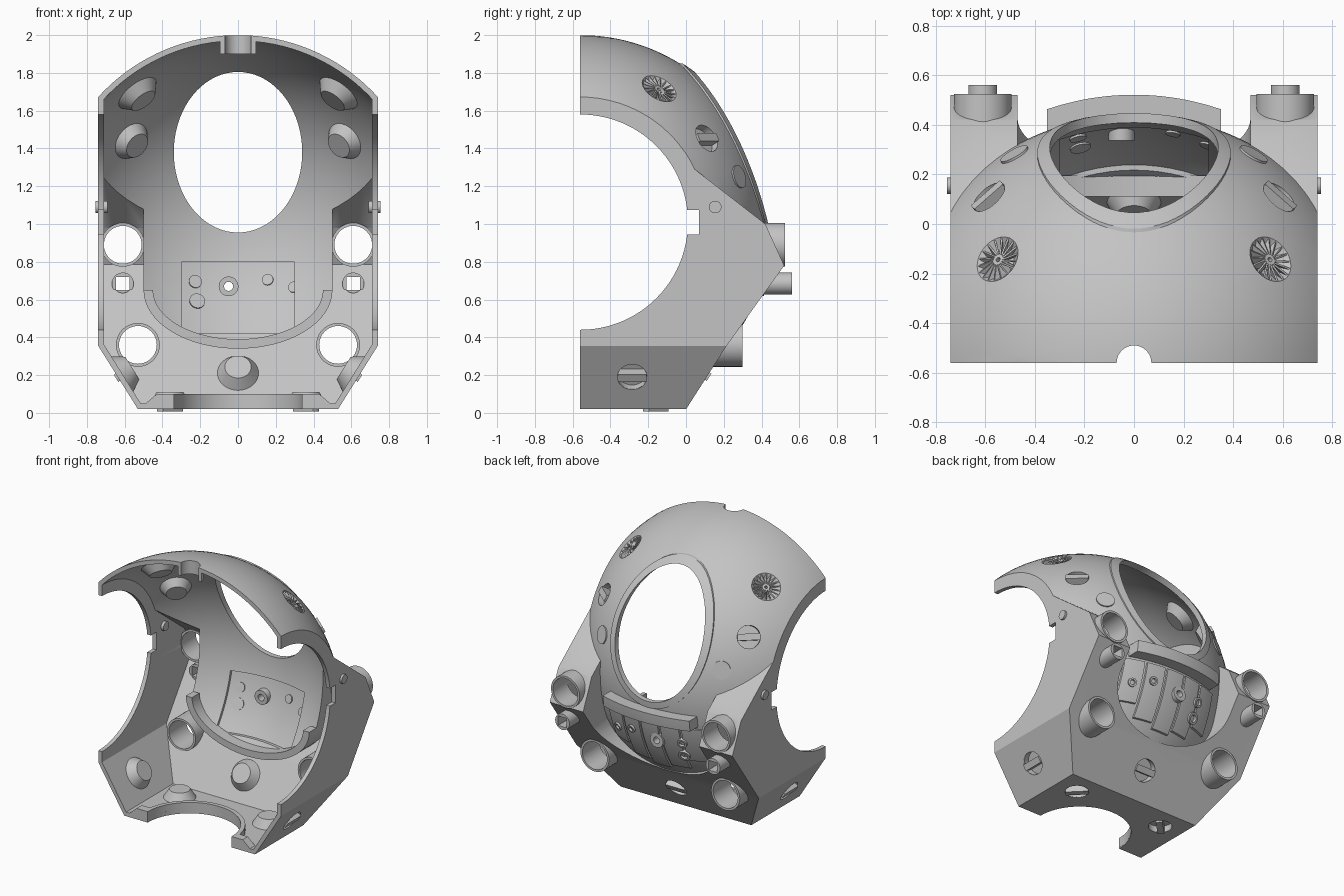
import bpy, bmesh
from math import pi, sin, cos, sqrt, radians
from mathutils import Vector, Matrix

if "Cube" in bpy.data.objects:
    bpy.data.objects.remove(bpy.data.objects["Cube"])

CENTRE = Vector((0, -0.56, 1.0))   # centre of the round dome
PARTS = []

grey = bpy.data.materials.new("hull_grey")
grey.use_nodes = True
grey.diffuse_color = (0.55, 0.55, 0.55, 1)
grey.node_tree.nodes["Principled BSDF"].inputs["Base Color"].default_value = grey.diffuse_color


def finish(bm, name, matrix=None):
    bmesh.ops.remove_doubles(bm, verts=bm.verts, dist=1e-5)
    bmesh.ops.recalc_face_normals(bm, faces=bm.faces)
    if matrix:
        bm.transform(matrix)
    mesh = bpy.data.meshes.new(name)
    bm.to_mesh(mesh)
    bm.free()
    obj = bpy.data.objects.new(name, mesh)
    bpy.context.collection.objects.link(obj)
    PARTS.append(obj)
    return obj


def prism(name, pts, axis, lo, hi):
    """Extrude a 2D outline along x (outline y,z) or y (outline x,z)."""
    bm = bmesh.new()
    put = (lambda p: (lo, *p)) if axis == "x" else (lambda p: (p[0], lo, p[1]))
    face = bm.faces.new([bm.verts.new(put(p)) for p in pts])
    out = bmesh.ops.extrude_face_region(bm, geom=[face])["geom"]
    step = Vector((hi - lo, 0, 0) if axis == "x" else (0, hi - lo, 0))
    bmesh.ops.translate(bm, vec=step, verts=[v for v in out if isinstance(v, bmesh.types.BMVert)])
    return finish(bm, name)


def lathe(name, profile, matrix, steps=40):
    """Spin an (radius, height) profile about the local z axis."""
    bm = bmesh.new()
    vs = [bm.verts.new((r, 0, h)) for r, h in profile]
    es = [bm.edges.new(pair) for pair in zip(vs, vs[1:])]
    bmesh.ops.spin(bm, geom=vs + es, cent=(0, 0, 0), axis=(0, 0, 1), angle=2 * pi, steps=steps)
    return finish(bm, name, matrix)


def rod(name, r, lo, hi, matrix, steps=40):
    return lathe(name, [(0, lo), (r, lo), (r, hi), (0, hi)], matrix, steps)


def tube(name, ri, ro, lo, hi, matrix):
    return lathe(name, [(ri, lo), (ro, lo), (ro, hi), (ri, hi), (ri, lo)], matrix)


def ball(r):
    bm = bmesh.new()
    bmesh.ops.create_uvsphere(bm, u_segments=96, v_segments=64, radius=r)
    return finish(bm, "ball", Matrix.Translation(CENTRE))


def dome_y(x, z, r=1.0):
    return CENTRE.y + sqrt(r * r - x * x - (z - 1) ** 2)


def patch(name, x0, x1, z0, z1, r0, r1, n=12):
    """Curved plate that follows the back of the dome."""
    bm = bmesh.new()
    bmesh.ops.create_grid(bm, x_segments=n, y_segments=n, size=0.5)
    out = bmesh.ops.extrude_face_region(bm, geom=bm.faces[:])["geom"]
    top = {v for v in out if isinstance(v, bmesh.types.BMVert)}
    for v in bm.verts:
        x, z = x0 + (v.co.x + 0.5) * (x1 - x0), z0 + (v.co.y + 0.5) * (z1 - z0)
        v.co = (x, dome_y(x, z, r1 if v in top else r0), z)
    return finish(bm, name)


def boxes(name, size, matrices, place):
    bm = bmesh.new()
    for m in matrices:
        bmesh.ops.create_cube(bm, size=1, matrix=m @ Matrix.Diagonal((*size, 1)))
    bm.transform(place)
    return finish(bm, name)


def combine(a, b, op="DIFFERENCE"):
    mod = a.modifiers.new("cut", "BOOLEAN")
    mod.operation, mod.solver, mod.object = op, "EXACT", b
    dg = bpy.context.evaluated_depsgraph_get()
    mesh = bpy.data.meshes.new_from_object(a.evaluated_get(dg))
    a.modifiers.clear()
    a.data = mesh
    PARTS.remove(b)
    bpy.data.objects.remove(b)
    return a


def frame(pos, normal, along=None):
    """Local z along the normal, local x along the given or level direction."""
    z = Vector(normal).normalized()
    x = Vector(along).normalized() if along else Vector((0, 0, 1)).cross(z).normalized()
    m = Matrix((x, z.cross(x), z)).transposed().to_4x4()
    m.translation = pos
    return m


def ellipse(rx, rz, cz, a0, a1, n):
    return [(rx * cos(a0 + (a1 - a0) * i / n), cz + rz * sin(a0 + (a1 - a0) * i / n)) for i in range(n + 1)]


def u_shape(w, d):
    return ellipse(w, d, 0.65, pi, 2 * pi, 32) + [(w, 2.2), (-w, 2.2)]


def solid(name, side, w, floor, u, r, front):
    """Angular body with a U-shaped gap, joined to the dome and trimmed to the front outline."""
    body = prism(name, side, "x", -1.2, 1.2)
    combine(body, prism("gap", u_shape(*u), "y", 0.03, 1.5))
    combine(body, ball(r), "UNION")
    half = [(w, 2.5), (w, 0.355 + floor * 0.25), (0.53 - floor * 0.5, 0.02 + floor)]
    outline = half + [(-x, z) for x, z in reversed(half)]
    return combine(body, prism("trim", outline, "y", front, 1.5), "INTERSECT")


# Hollow shell
outer_side = [(-.9, -.2), (-.14, -.2), (.215, .355), (.52, .78), (.42, 1), (.02, 1.31), (-.9, 1.31)]
inner_side = [(-.9, -.2), (-.176, -.2), (.179, .355), (.483, .785), (.395, .98), (.02, 1.27), (-.9, 1.27)]
shell = solid("shell", outer_side, 0.74, 0, (0.47, 0.28), 1.0, -0.56)
combine(shell, solid("hollow", inner_side, 0.71, 0.03, (0.5, 0.31), 0.97, -1.0))

# Side openings with hinge notch, window, and front half holes
AX = Vector((1, 0, 0))
combine(shell, rod("side_cut", 0.57, -1, 1, frame((0, -0.56, 1.01), AX), 96))
combine(shell, prism("notch_cut", [(-.1, .945), (.07, .945), (.07, 1.075), (-.1, 1.075)], "x", -1, 1))
combine(shell, prism("window_cut", ellipse(.34, .425, 1.38, 0, 2 * pi, 72)[:-1], "y", -0.15, 1))
UP = frame((0, -0.56, 0), (0, 0, 1), AX)
combine(shell, rod("top_cut", 0.07, 1.8, 2.2, UP))
combine(shell, rod("floor_cut", 0.34, -0.1, 0.2, UP, 64))
combine(shell, patch("panel_cut", -0.3, 0.3, 0.42, 0.8, 0.9, 0.987))

# Raised window rim
rim = ball(1.008)
combine(rim, prism("rim_trim", ellipse(.39, .47, 1.38, 0, 2 * pi, 72)[:-1], "y", -0.15, 1), "INTERSECT")
combine(rim, ball(0.985))
combine(rim, prism("rim_cut", ellipse(.34, .425, 1.38, 0, 2 * pi, 72)[:-1], "y", -0.3, 1.2))
rim.name = "window_rim"

# Half-round collars on the front edge
for name, ri, ro, lo, hi in (("top_collar", .07, .095, 1.9, 1.985), ("floor_collar", .34, .37, .025, .1)):
    collar = tube(name, ri, ro, lo, hi, UP)
    combine(collar, prism("half", [(-1, -1), (1, -1), (1, 3), (-1, 3)], "y", -2, -0.56))

# Inner U lip, ledge and strip panel on the lower back
prism("inner_lip", ellipse(.5, .31, .65, pi, 2 * pi, 32) + ellipse(.45, .26, .65, 2 * pi, pi, 32), "y", .11, .195)
patch("ledge", -0.35, 0.35, 0.83, 0.91, 0.98, 1.085, 20)
for i in range(-2, 3):
    x = i * 0.155
    low = 0.65 - 0.28 * sqrt(1 - (min(abs(x) + 0.07, 0.44) / 0.47) ** 2) + 0.05
    patch("panel_strip", x - 0.068, x + 0.068, low, 0.81, 0.99, 1.013)

# Small knobs on the panel, one of them open
for x, z, r in ((-.23, .69, .035), (-.22, .585, .042), (.16, .7, .03), (.3, .66, .03)):
    spot = Vector((x, dome_y(x, z), z))
    lathe("panel_knob", [(0, .012), (r * .5, .012), (r * .6, .026), (r, .026), (r, -.022), (0, -.022)],
          frame(spot, spot - CENTRE), 24)
spot = Vector((-.05, dome_y(-.05, .67), .67))
port = frame(spot, (0, 1, 0))
for part in [shell] + [o for o in PARTS if o.name.startswith("panel_strip")]:
    combine(part, rod("port_cut", 0.024, -0.2, 0.2, port, 24))
tube("panel_port", 0.024, 0.052, -0.045, 0.03, port)


def light(pos, normal, along=None):
    """Round recess with a crossbar, backed by a conical boss inside."""
    m = frame(pos, normal, along)
    combine(shell, rod("light_cut", 0.079, -0.07, 0.05, m))
    lathe("light_cup", [(0, -.045), (.078, -.045), (.078, -.002), (.115, -.02), (.07, -.09), (0, -.09)], m)
    bar = rod("light_bar", 0.078, -0.045, 0.012, m)
    combine(bar, boxes("bar_trim", (0.3, 0.045, 0.3), [Matrix()], m), "INTERSECT")


def fan(pos, normal):
    """Round recess with radial blades and a hub."""
    m = frame(pos, normal)
    combine(shell, rod("fan_cut", 0.1, -0.08, 0.06, m))
    lathe("fan_cup", [(0, -.055), (.05, -.05), (.099, -.005), (.13, -.025), (.075, -.095), (0, -.095)], m)
    turns = [Matrix.Rotation(2 * pi * i / 18, 4, "Z") @ Matrix.Translation((.06, 0, -.024))
             @ Matrix.Rotation(radians(25), 4, "X") for i in range(18)]
    boxes("fan_blades", (0.072, 0.007, 0.034), turns, m)
    tube("fan_hub", 0.01, 0.024, -0.055, -0.008, m)


BACK = (0, 1, 0)
light(Vector((0, 0.112, 0.195)), (0, 0.84, -0.54))
for s in (1, -1):
    # Lights, fans and plain discs
    p = Vector((s * 0.586, 0.11, 1.455))
    light(p, p - CENTRE)
    light(Vector((s * 0.636, -0.285, 0.19)), (s * 0.848, 0, -0.531))
    light(Vector((s * 0.36, -0.16, 0.02)), (0, 0, -1), (-s, 1, 0))
    p = Vector((s * 0.553, -0.14, 1.72))
    fan(p, p - CENTRE)
    p = Vector((s * 0.482, 0.28, 1.25))
    rod("plain_disc", 0.062, -0.025, 0.006, frame(p, p - CENTRE))
    rod("side_pin", 0.033, -0.05, 0.015, frame((s * 0.74, 0.155, 1.09), (s, 0, 0)), 24)

    # Rear tubes, open right through the body
    for x, z, lo, hi in ((0.61, 0.89, 0.36, 0.525), (0.53, 0.36, 0.1, 0.3)):
        m = frame((s * x, 0, z), BACK)
        combine(shell, rod("tube_cut", 0.105, 0.05, 0.7, m))
        tube("rear_tube", 0.1, 0.116, lo, hi, m)
    m = frame((s * 0.61, 0, 0.685), BACK)
    combine(shell, rod("socket_cut", 0.05, 0.2, 0.7, m))
    socket = rod("square_socket", 0.058, 0.39, 0.56, m)
    combine(socket, boxes("square_cut", (0.07, 0.07, 2), [Matrix()], m))

    # Floor block beside the collar
    prism("floor_block", [(s * .36, .03), (s * .36, .1), (s * .43, .1), (s * .5, .04)], "y", -.56, -.5)

# Material and shading
bpy.ops.object.select_all(action="DESELECT")
for obj in PARTS:
    obj.data.materials.clear()
    obj.data.materials.append(grey)
    obj.select_set(True)
bpy.context.view_layer.objects.active = shell
bpy.ops.object.shade_smooth_by_angle(angle=radians(30))
